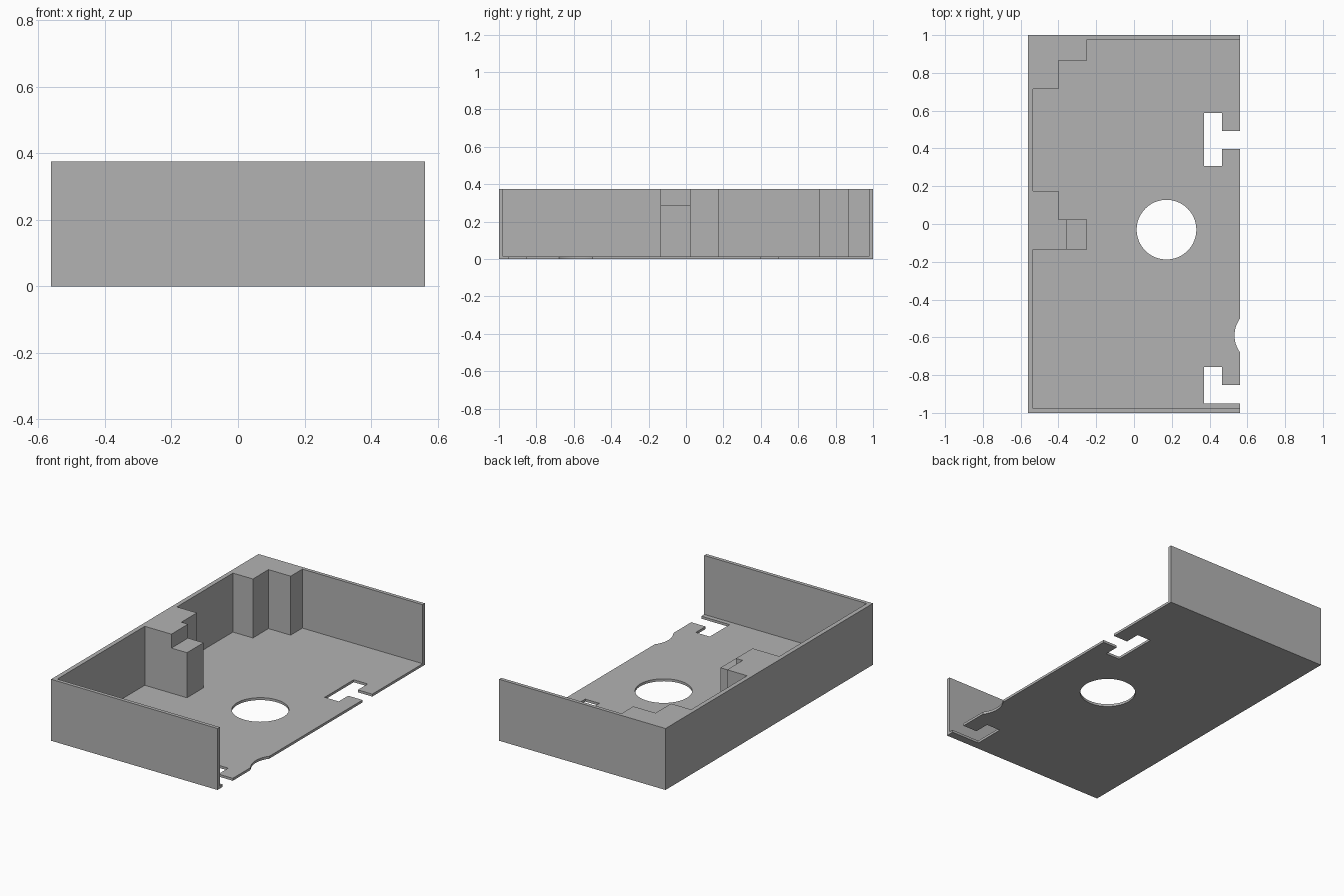
import bpy
import bmesh
from math import cos, sin, tau

cube = bpy.data.objects.get("Cube")
if cube:
    bpy.data.objects.remove(cube, do_unlink=True)

HALF_X, HALF_Y, HEIGHT = 0.562, 1.0, 0.375
FLOOR, INNER_Y, OUT = 0.015, 0.978, 0.8

grey = bpy.data.materials.new("plain_grey")
grey.use_nodes = True
grey.diffuse_color = (0.45, 0.45, 0.45, 1)
grey.node_tree.nodes["Principled BSDF"].inputs["Base Color"].default_value = grey.diffuse_color


def prism(name, outline, z0, z1):
    """Extrude a flat outline upward from z0 to z1."""
    bm = bmesh.new()
    base = bm.faces.new([bm.verts.new((x, y, z0)) for x, y in outline])
    top = bmesh.ops.extrude_face_region(bm, geom=[base])["geom"]
    verts = [v for v in top if isinstance(v, bmesh.types.BMVert)]
    bmesh.ops.translate(bm, vec=(0, 0, z1 - z0), verts=verts)
    bmesh.ops.recalc_face_normals(bm, faces=bm.faces)
    mesh = bpy.data.meshes.new(name)
    bm.to_mesh(mesh)
    bm.free()
    mesh.materials.append(grey)
    obj = bpy.data.objects.new(name, mesh)
    bpy.context.collection.objects.link(obj)
    return obj


def rect(x0, x1, y0, y1):
    return [(x0, y0), (x1, y0), (x1, y1), (x0, y1)]


def circle(cx, cy, r, n=64):
    return [(cx + r * cos(tau * i / n), cy + r * sin(tau * i / n)) for i in range(n)]


def cut(body, name, outline, z0=-0.1, z1=0.1):
    cutter = prism(name, outline, z0, z1)
    cutter.hide_render = True
    mod = body.modifiers.new(name, "BOOLEAN")
    mod.operation = "DIFFERENCE"
    mod.solver = "EXACT"
    mod.object = cutter
    bpy.context.view_layer.objects.active = body
    bpy.ops.object.modifier_apply(modifier=name)
    bpy.data.objects.remove(cutter, do_unlink=True)


# Tray body
tray = prism("open_sided_tray", rect(-HALF_X, HALF_X, -HALF_Y, HALF_Y), 0, HEIGHT)

# Interior, leaving the stepped corner and the side post standing
interior = [
    (OUT, -INNER_Y), (-0.535, -INNER_Y), (-0.535, -0.135), (-0.25, -0.135),
    (-0.25, 0.025), (-0.4, 0.025), (-0.4, 0.175), (-0.535, 0.175),
    (-0.535, 0.715), (-0.4, 0.715), (-0.4, 0.865), (-0.25, 0.865),
    (-0.25, INNER_Y), (OUT, INNER_Y),
]
cut(tray, "interior", interior, FLOOR, 0.6)

# Lowered ledge on the post
cut(tray, "post_ledge", rect(-0.355, -0.2, -0.2, 0.025), 0.29, 0.6)

# Round floor opening and shallow finger notch
cut(tray, "round_opening", circle(0.172, -0.03, 0.158))
cut(tray, "finger_notch", circle(0.682, -0.59, 0.15))

# Clip slots on the open edge
cut(tray, "back_slot", [
    (0.37, 0.307), (0.465, 0.307), (0.465, 0.398), (OUT, 0.398),
    (OUT, 0.492), (0.465, 0.492), (0.465, 0.587), (0.37, 0.587),
])
cut(tray, "front_slot", [
    (0.37, -0.95), (OUT, -0.95), (OUT, -0.853),
    (0.465, -0.853), (0.465, -0.758), (0.37, -0.758),
])

# Smooth the round openings, keep the corners crisp
bpy.ops.object.select_all(action="DESELECT")
tray.select_set(True)
bpy.context.view_layer.objects.active = tray
bpy.ops.object.shade_smooth_by_angle()
